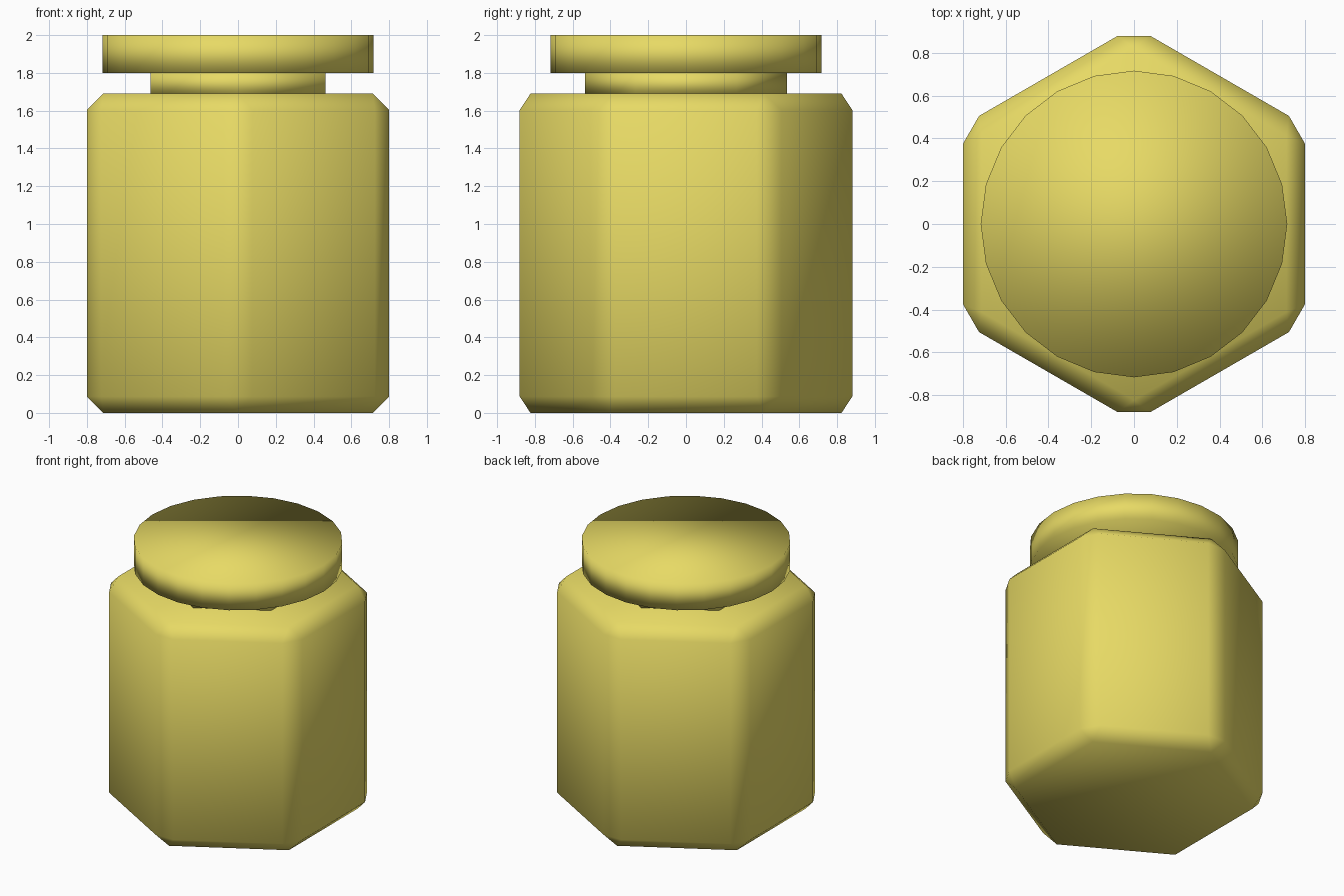
import bpy

if "Cube" in bpy.data.objects:
    bpy.data.objects.remove(bpy.data.objects["Cube"])

glaze = bpy.data.materials.new("yellow")
glaze.diffuse_color = (0.8, 0.7, 0.13, 1.0)
glaze.use_nodes = True
glaze.node_tree.nodes["Principled BSDF"].inputs["Base Color"].default_value = glaze.diffuse_color


def prism(name, sides, radius, z0, z1, bevel=0.0):
    """Upright smooth-shaded prism with its first corner on +y."""
    bpy.ops.mesh.primitive_cylinder_add(
        vertices=sides, radius=radius, depth=z1 - z0, location=(0, 0, (z0 + z1) / 2))
    ob = bpy.context.object
    ob.name = name
    ob.data.materials.append(glaze)
    if bevel:
        mod = ob.modifiers.new("chamfer", 'BEVEL')
        mod.width = bevel
        mod.segments = 1
        mod.limit_method = 'NONE'
    bpy.ops.object.shade_smooth()
    return ob


# hexagonal jar body with chamfered edges
prism("jar_body", 6, 0.924, 0.0, 1.69, bevel=0.087)
# narrow hexagonal neck
prism("jar_neck", 6, 0.535, 1.69, 1.80)
# round lid
prism("jar_lid", 24, 0.717, 1.80, 2.0)
